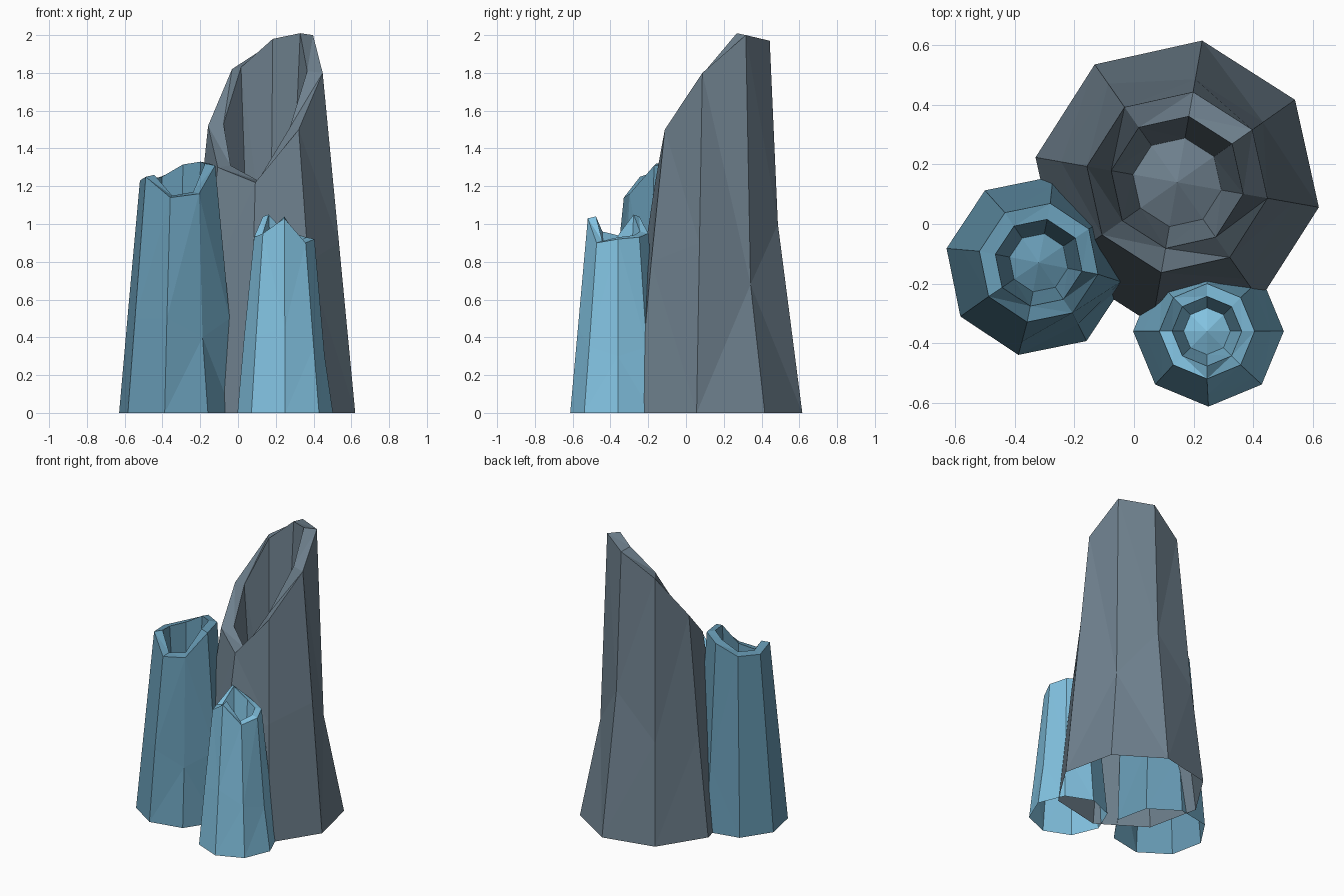
import bpy, bmesh
from math import cos, sin, radians
from mathutils import Vector

cube = bpy.data.objects.get("Cube")
if cube:
    bpy.data.objects.remove(cube, do_unlink=True)

SIDES = 8


def material(name, rgb):
    mat = bpy.data.materials.new(name)
    mat.use_nodes = True
    mat.diffuse_color = (*rgb, 1)
    mat.node_tree.nodes["Principled BSDF"].inputs["Base Color"].default_value = (*rgb, 1)
    return mat


def ring(center, radius, phase, heights):
    """Octagon of points with its own height at each corner."""
    pts = []
    for i, z in enumerate(heights):
        a = radians(phase + 360 / SIDES * i)
        pts.append(Vector((center[0] + radius * cos(a), center[1] + radius * sin(a), z)))
    return pts


def tube(name, mat, base, base_r, top, top_r, phase, rim, bend_z, bend_t):
    """Tapered hollow column: open foot, bent wall, jagged rim, bore with a raised floor."""
    floor_z = min(rim) * 0.5
    foot = ring(base, base_r, phase, [0] * SIDES)
    lip = ring(top, top_r, phase, rim)
    bend = []
    for a, b, z, t in zip(foot, lip, bend_z, bend_t):
        p = a.lerp(b, t)
        p.z = z
        bend.append(p)
    inner = ring(top, top_r * 0.73, phase, [z + 0.01 for z in rim])
    floor = ring(top, top_r * 0.49, phase, [floor_z] * SIDES)

    bm = bmesh.new()
    loops = [[bm.verts.new(p) for p in r] for r in (foot, bend, lip, inner, floor)]
    for low, high in zip(loops, loops[1:]):
        for i in range(SIDES):
            j = (i + 1) % SIDES
            bm.faces.new((low[i], low[j], high[j], high[i]))
    tip = bm.verts.new((top[0], top[1], floor_z + top_r * 0.2))
    for i in range(SIDES):
        bm.faces.new((loops[-1][i], loops[-1][(i + 1) % SIDES], tip))
    bmesh.ops.triangulate(bm, faces=bm.faces[:])

    mesh = bpy.data.meshes.new(name)
    bm.to_mesh(mesh)
    bm.free()
    mesh.materials.append(mat)
    obj = bpy.data.objects.new(name, mesh)
    bpy.context.collection.objects.link(obj)
    return obj


slate = material("slate grey", (0.155, 0.214, 0.265))
teal = material("dusky blue", (0.133, 0.319, 0.448))
sky = material("light blue", (0.223, 0.539, 0.749))

# Tall column with a slanted mouth
tube("tall_column", slate, (0.145, 0.14), 0.483, (0.145, 0.14), 0.308, -10,
     (1.8, 2.0, 1.97, 1.82, 1.52, 1.3, 1.22, 1.5),
     (0.9, 0.68, 1.0, 0.7, 0.7, 0.6, 0.6, 0.8),
     (0.5, 0.75, 0.75, 0.45, 0.5, 0.45, 0.45, 0.5))

# Middle column
tube("middle_column", teal, (-0.33, -0.14), 0.305, (-0.32, -0.13), 0.203, -11,
     (1.31, 1.32, 1.305, 1.24, 1.23, 1.25, 1.14, 1.16),
     (0.5, 0.5, 0.45, 0.5, 0.6, 0.5, 0.5, 0.4),
     (0.15, 0.4, 0.4, 0.4, 0.48, 0.4, 0.4, 0.6))

# Short column in front
tube("short_column", sky, (0.25, -0.36), 0.253, (0.245, -0.36), 0.16, 0,
     (0.92, 0.93, 0.95, 1.04, 0.93, 0.95, 1.03, 0.9),
     (0.3, 0.35, 0.4, 0.4, 0.4, 0.4, 0.45, 0.35),
     (0.45, 0.4, 0.4, 0.4, 0.4, 0.4, 0.44, 0.4))
